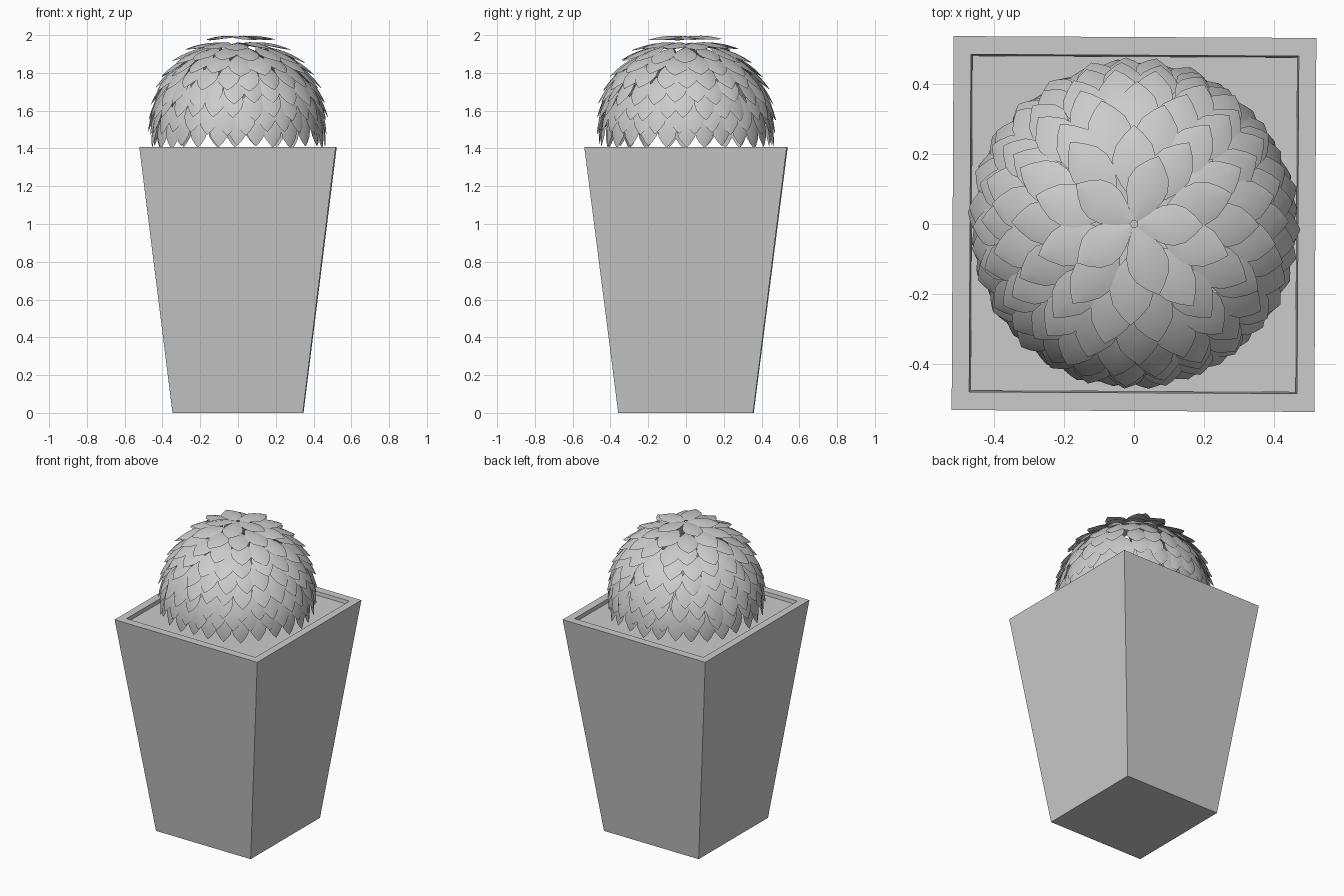
import bpy, bmesh, math, random
from mathutils import Vector, Matrix

if "Cube" in bpy.data.objects:
    bpy.data.objects.remove(bpy.data.objects["Cube"])

random.seed(4)


def make_object(name, bm, smooth=False):
    bm.normal_update()
    me = bpy.data.meshes.new(name)
    bm.to_mesh(me)
    bm.free()
    for p in me.polygons:
        p.use_smooth = smooth
    ob = bpy.data.objects.new(name, me)
    bpy.context.collection.objects.link(ob)
    return ob


def square_loop(bm, hx, hy, z):
    return [bm.verts.new((sx * hx, sy * hy, z))
            for sx, sy in ((-1, -1), (1, -1), (1, 1), (-1, 1))]


# Tapered square planter: base, outer wall, flat rim, inner lip
bm = bmesh.new()
profile = [(0.345, 0.357, 0), (0.52, 0.536, 1.408),
           (0.47, 0.484, 1.408), (0.465, 0.479, 1.37)]
loops = [square_loop(bm, *p) for p in profile]
bm.faces.new(loops[0][::-1])
for a, b in zip(loops, loops[1:]):
    for i in range(4):
        j = (i + 1) % 4
        bm.faces.new((a[i], a[j], b[j], b[i]))
planter = make_object("planter", bm)
planter.rotation_euler.z = math.radians(-0.3)

# Soil just below the rim
bm = bmesh.new()
bm.faces.new(square_loop(bm, 0.466, 0.48, 1.385))
soil = make_object("soil", bm)
soil.rotation_euler.z = math.radians(-0.3)

# Dome of overlapping leaves, tips pointing down and lifted outward
CENTRE = Vector((0, 0, 1.527))
OUTLINE = [(0, 0.12), (0.2, 0.6), (0.4, 0.92), (0.58, 1.0),
           (0.75, 0.84), (0.9, 0.42), (1, 0.0)]


def add_leaf(bm, phi, t0, t1, r0, r1, width, roll):
    spin = Matrix.Rotation(phi, 3, 'Z')
    rows = []
    for s, w in OUTLINE:
        t = t0 + (t1 - t0) * s
        r = r0 + (r1 - r0) * s
        half = w * width / 2
        row = []
        for side in ((-1, 0, 1) if w else (0,)):
            y = side * half
            rr = r - abs(side) * half * 0.22 + side * half * roll
            p = Vector((rr * math.sin(t), y, rr * math.cos(t)))
            row.append(bm.verts.new(CENTRE + spin @ p))
        rows.append(row)
    for a, b in zip(rows, rows[1:]):
        for k in range(2):
            if len(b) == 3:
                bm.faces.new((a[k], b[k], b[k + 1], a[k + 1]))
            else:
                bm.faces.new((a[k], b[0], a[k + 1]))


# (leaf count, tip polar angle, leaf width)
RINGS = [(5, 0.44, 0.12), (10, 0.64, 0.125), (14, 0.83, 0.125),
         (18, 1.01, 0.125), (22, 1.18, 0.12), (25, 1.35, 0.115),
         (27, 1.52, 0.11), (28, 1.68, 0.11), (28, 1.83, 0.105)]
bm = bmesh.new()
for n, (count, tip, width) in enumerate(RINGS):
    for i in range(count):
        phi = 2 * math.pi * (i + 0.5 * (n % 2)) / count + random.uniform(-.04, .04)
        t1 = tip + random.uniform(-0.03, 0.02)
        t0 = max(t1 - 0.45, 0.02)
        base = 0.465 if n == 0 else 0.44
        lift = 0.492 - 0.018 * min(n / 5, 1)
        add_leaf(bm, phi, t0, t1, base, lift + random.uniform(-.004, .006),
                 width, random.uniform(-0.1, 0.1))
make_object("leaf_dome", bm, True)
